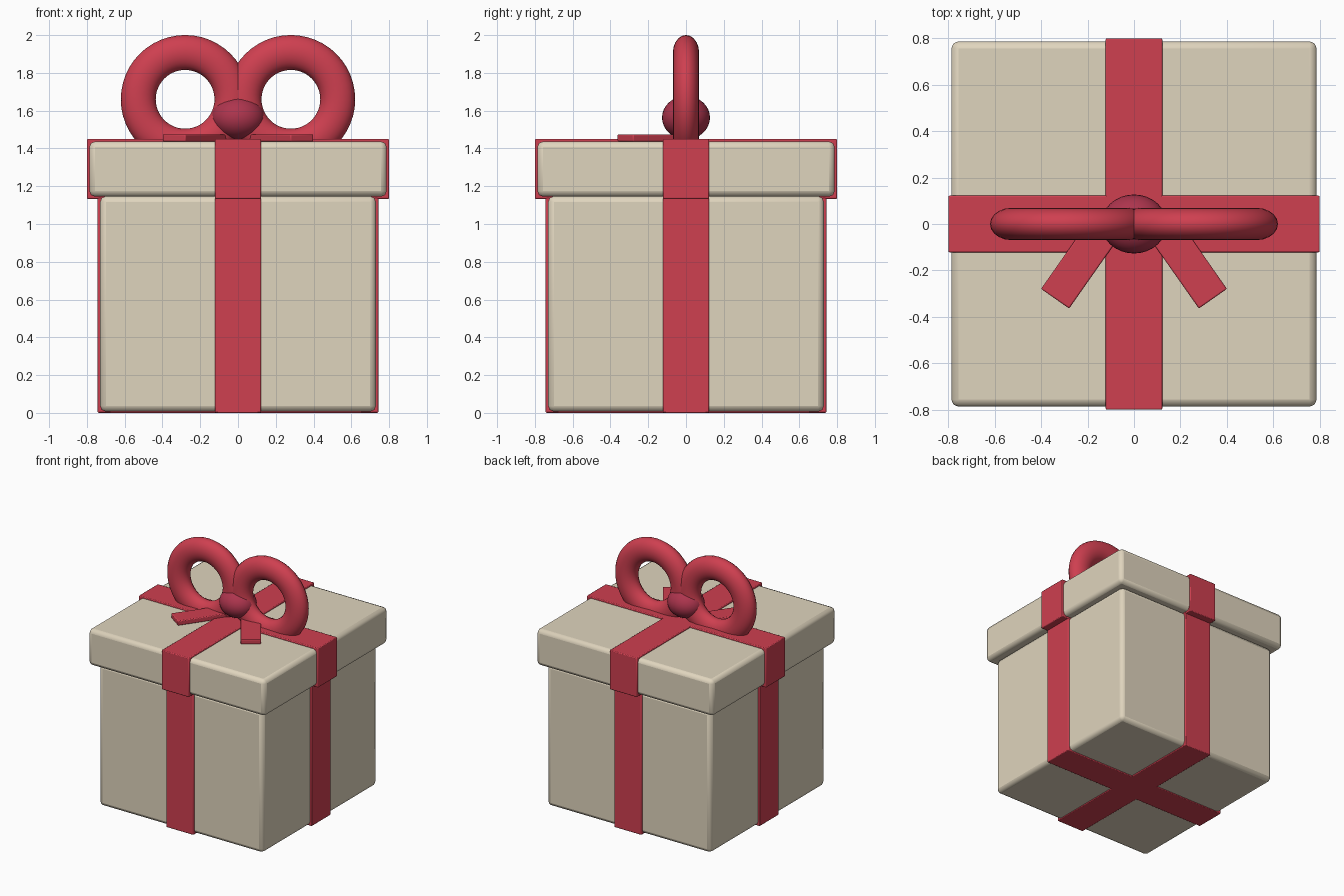
import bpy
from math import radians, sin, cos

if "Cube" in bpy.data.objects:
    bpy.data.objects.remove(bpy.data.objects["Cube"])


def material(name, rgb):
    m = bpy.data.materials.new(name)
    m.diffuse_color = (*rgb, 1)
    m.use_nodes = True
    m.node_tree.nodes["Principled BSDF"].inputs["Base Color"].default_value = m.diffuse_color
    return m


PAPER = material("paper", (0.74, 0.66, 0.51))
RED = material("ribbon_red", (0.62, 0.05, 0.08))
DARK = material("knot_red", (0.42, 0.035, 0.075))


def finish(name, mat, angle=30):
    ob = bpy.context.object
    ob.name = name
    ob.data.materials.append(mat)
    bpy.ops.object.shade_smooth_by_angle(angle=radians(angle))
    return ob


def block(name, hx, hy, z0, z1, mat, bevel, segments=2, x=0, y=0, turn=0):
    """Bevelled box given by half sizes and height range."""
    bpy.ops.mesh.primitive_cube_add(size=2, location=(x, y, (z0 + z1) / 2))
    ob = bpy.context.object
    ob.scale = (hx, hy, (z1 - z0) / 2)
    bpy.ops.object.transform_apply(location=False, rotation=False, scale=True)
    ob.rotation_euler.z = turn
    finish(name, mat)
    mod = ob.modifiers.new("bevel", "BEVEL")
    mod.width = bevel
    mod.segments = segments
    return ob


# Box and lid
block("box_body", 0.73, 0.73, 0.007, 1.147, PAPER, 0.03)
block("lid", 0.787, 0.787, 1.145, 1.437, PAPER, 0.03)

# Crossed ribbons around box and lid
W = 0.122
for part, reach, z0, z1 in (("box", 0.743, 0, 1.14), ("lid", 0.80, 1.133, 1.45)):
    block(part + "_ribbon_across", reach, W, z0, z1, RED, 0.006)
    block(part + "_ribbon_along", W, reach, z0, z1, RED, 0.006)

# Bow loops and tails, mirrored left and right
LENGTH, ANGLE = 0.38, radians(-55)
for side, s in (("left", -1), ("right", 1)):
    bpy.ops.mesh.primitive_torus_add(
        major_segments=48, minor_segments=20, major_radius=0.248, minor_radius=0.0925,
        location=(s * 0.28, 0, 1.66), rotation=(radians(90), 0, 0))
    bpy.context.object.scale.z = 0.75
    finish("bow_loop_" + side, RED, 60)

    cx = 0.34 - cos(ANGLE) * LENGTH / 2
    cy = -0.322 - sin(ANGLE) * LENGTH / 2
    block("bow_tail_" + side, LENGTH / 2, 0.074, 1.437, 1.475, RED, 0.006,
          x=s * cx, y=cy, turn=s * ANGLE)

# Knot
bpy.ops.mesh.primitive_uv_sphere_add(segments=32, ring_count=16, radius=1,
                                     location=(0, 0, 1.563))
bpy.context.object.scale = (0.142, 0.127, 0.115)
finish("bow_knot", DARK, 60)
